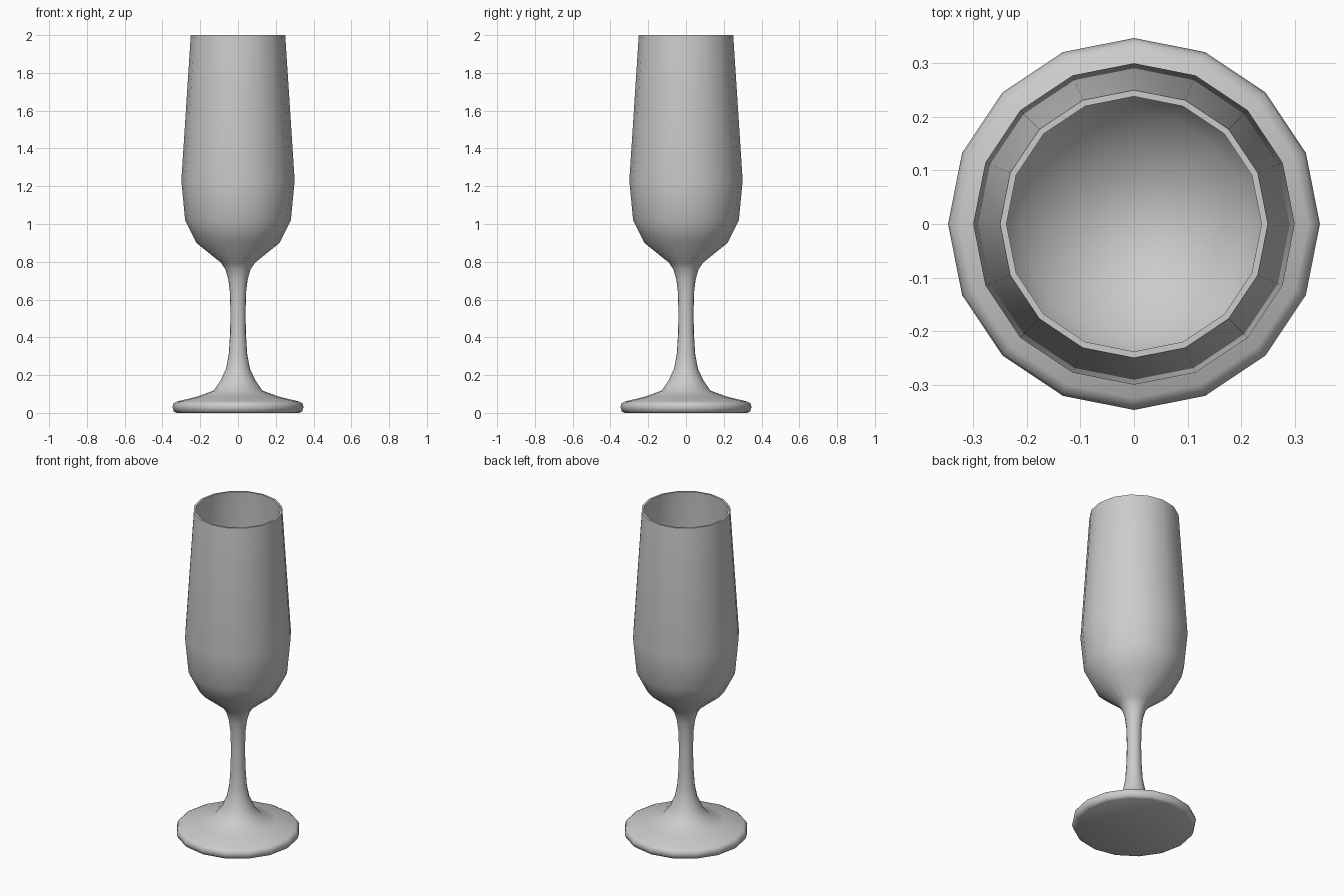
import bpy, bmesh, math

if "Cube" in bpy.data.objects:
    bpy.data.objects.remove(bpy.data.objects["Cube"])

SIDES = 16


def lathe(name, profile):
    """Spin an (r, z) profile around z; points with r = 0 become poles."""
    bm = bmesh.new()
    rings = []
    for r, z in profile:
        if r == 0:
            rings.append([bm.verts.new((0, 0, z))] * SIDES)
        else:
            rings.append([bm.verts.new((r * math.cos(2 * math.pi * i / SIDES),
                                        r * math.sin(2 * math.pi * i / SIDES), z))
                          for i in range(SIDES)])
    for a, b in zip(rings, rings[1:]):
        for i in range(SIDES):
            j = (i + 1) % SIDES
            bm.faces.new(list(dict.fromkeys((a[i], a[j], b[j], b[i]))))
    bmesh.ops.recalc_face_normals(bm, faces=bm.faces)
    mesh = bpy.data.meshes.new(name)
    bm.to_mesh(mesh)
    bm.free()
    obj = bpy.data.objects.new(name, mesh)
    bpy.context.collection.objects.link(obj)
    bpy.context.view_layer.objects.active = obj
    obj.select_set(True)
    bpy.ops.object.shade_smooth_by_angle(angle=math.radians(60))
    obj.select_set(False)
    return obj


# Foot: flat underside, rounded edge, shallow cone
foot = [(0, 0), (0.325, 0), (0.34, 0.008), (0.347, 0.03), (0.342, 0.05),
        (0.325, 0.06), (0.22, 0.085), (0.13, 0.118)]
# Stem: flares at both ends
stem = [(0.093, 0.17), (0.063, 0.235), (0.049, 0.31), (0.042, 0.42), (0.04, 0.53),
        (0.043, 0.64), (0.052, 0.71), (0.067, 0.76), (0.09, 0.795)]
# Bowl: outer wall up to the rim, then down the inside
bowl_outer = [(0.22, 0.9), (0.28, 1.02), (0.30, 1.23), (0.25, 2.0)]
bowl_inner = [(0.238, 2.0), (0.287, 1.23), (0.268, 1.027), (0.21, 0.915),
              (0.09, 0.835), (0, 0.82)]

lathe("champagne_flute", foot + stem + bowl_outer + bowl_inner)
